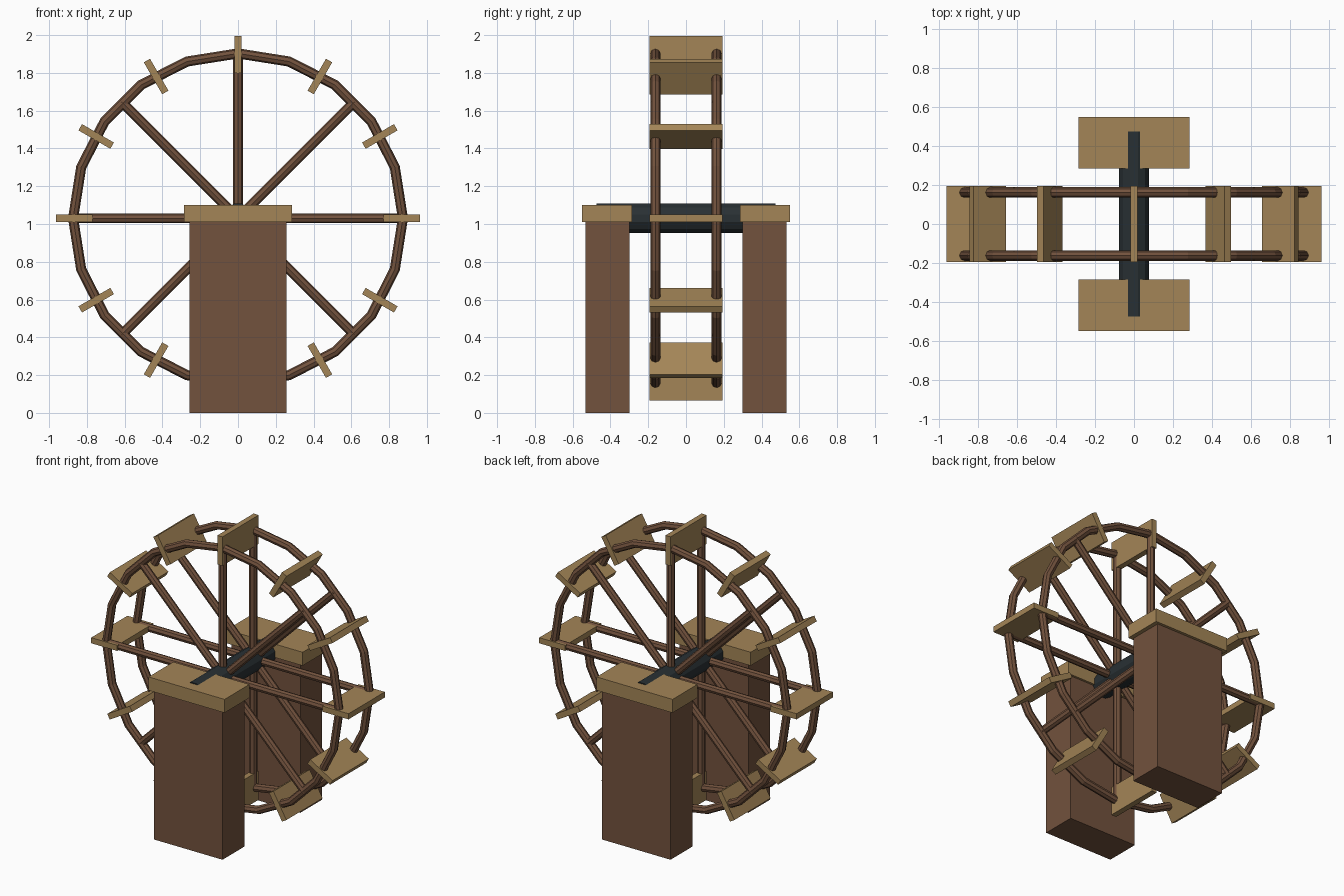
import bpy, math
from mathutils import Matrix, Vector

if "Cube" in bpy.data.objects:
    bpy.data.objects.remove(bpy.data.objects["Cube"])

HUB = Vector((0, 0, 1.03))   # wheel centre
RIM_R = 0.873


def material(name, col):
    m = bpy.data.materials.new(name)
    m.diffuse_color = (*col, 1)
    m.use_nodes = True
    m.node_tree.nodes["Principled BSDF"].inputs["Base Color"].default_value = m.diffuse_color
    return m


brown = material("dark_wood", (0.17, 0.085, 0.047))
tan = material("light_wood", (0.37, 0.235, 0.095))
iron = material("dark_iron", (0.022, 0.03, 0.034))


def finish(name, mat):
    ob = bpy.context.object
    ob.name = name
    ob.data.materials.append(mat)
    return ob


def box(name, mat, size, matrix):
    bpy.ops.mesh.primitive_cube_add(size=1)
    ob = finish(name, mat)
    ob.data.transform(Matrix.Diagonal((*size, 1)))
    ob.matrix_world = matrix
    return ob


def rod(name, mat, a, b, radius, sides, spin=0):
    d = b - a
    bpy.ops.mesh.primitive_cylinder_add(vertices=sides, radius=radius, depth=d.length)
    ob = finish(name, mat)
    ob.data.transform(Matrix.Rotation(spin, 4, 'Z'))
    ob.matrix_world = Matrix.Translation((a + b) / 2) @ d.to_track_quat('Z', 'Y').to_matrix().to_4x4()
    return ob


# Support posts with plank caps
for side, s in (("front", -1), ("back", 1)):
    box(side + "_post", brown, (0.514, 0.233, 1.015),
        Matrix.Translation((0, s * 0.416, 0.5075)))
    box(side + "_cap", tan, (0.57, 0.266, 0.091),
        Matrix.Translation((0, s * 0.418, 1.0555)))

# Axle, just breaking through the top of the caps
rod("axle", iron, HUB + Vector((0, -0.475, 0)), HUB + Vector((0, 0.475, 0)),
    0.08, 12, math.pi / 12)

# Two rims, each with eight spokes
for side, y in (("front", -0.162), ("back", 0.162)):
    c = HUB + Vector((0, y, 0))
    bpy.ops.mesh.primitive_torus_add(major_segments=20, minor_segments=8,
                                     major_radius=RIM_R, minor_radius=0.027,
                                     location=c, rotation=(math.pi / 2, 0, 0))
    finish(side + "_rim", brown)
    for i in range(8):
        a = i * math.pi / 4
        rod(f"{side}_spoke_{i}", brown, c,
            c + Vector((math.cos(a), 0, math.sin(a))) * RIM_R, 0.026, 8)

# Twelve paddles around the rims
for i in range(12):
    m = (Matrix.Translation(HUB) @ Matrix.Rotation(i * math.pi / 6, 4, 'Y')
         @ Matrix.Translation((0.867, 0, 0)))
    box(f"paddle_{i}", tan, (0.195, 0.388, 0.038), m)
